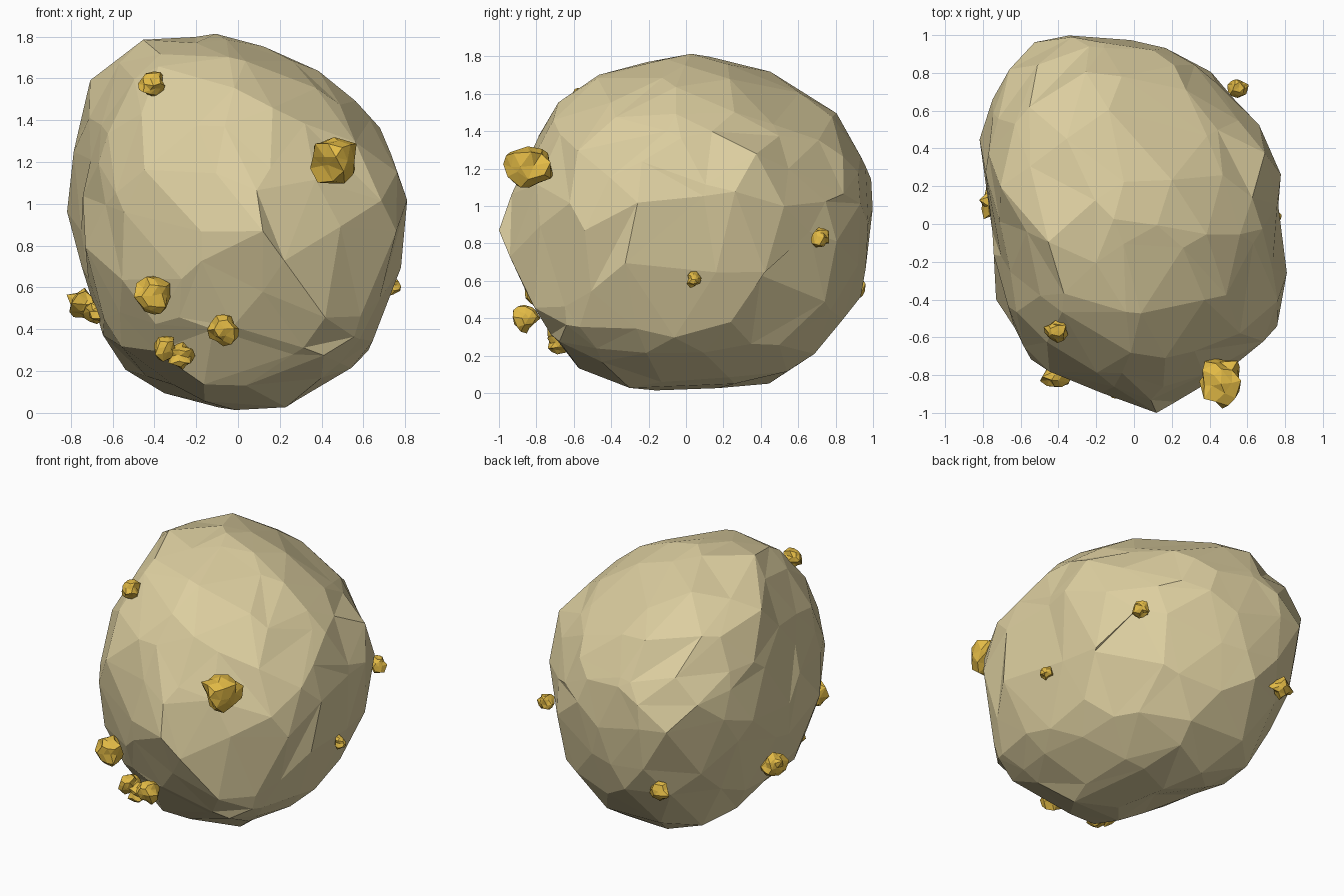
import bpy, bmesh, math, random
from mathutils import Vector, noise

random.seed(7)
MID = Vector((0, 0, 0.905))

cube = bpy.data.objects.get("Cube")
if cube:
    bpy.data.objects.remove(cube)


def material(name, rgb):
    mat = bpy.data.materials.new(name)
    mat.use_nodes = True
    mat.diffuse_color = (*rgb, 1)
    bsdf = mat.node_tree.nodes["Principled BSDF"]
    bsdf.inputs["Base Color"].default_value = (*rgb, 1)
    bsdf.inputs["Roughness"].default_value = 0.9
    return mat


STONE = material("sandy stone", (0.72, 0.62, 0.35))
GOLD = material("gold ore", (0.76, 0.49, 0.06))


def finish(bm, name, mat, location):
    bmesh.ops.recalc_face_normals(bm, faces=bm.faces)
    mesh = bpy.data.meshes.new(name)
    bm.to_mesh(mesh)
    bm.free()
    mesh.materials.append(mat)
    obj = bpy.data.objects.new(name, mesh)
    obj.location = location
    bpy.context.collection.objects.link(obj)


def jitter(amount):
    return Vector([random.uniform(-amount, amount) for _ in range(3)])


def slanted_axes(azimuth, elevation):
    """Across and up axes of a tilted outline plane."""
    a, e = math.radians(azimuth), math.radians(elevation)
    across = Vector((math.cos(a), math.sin(a), 0))
    toward = Vector((math.sin(a), -math.cos(a), 0))
    return across, Vector((0, 0, math.cos(e))) - toward * math.sin(e)


# Outlines of the boulder, measured from its middle
X, Y, Z = Vector((1, 0, 0)), Vector((0, 1, 0)), Vector((0, 0, 1))
front = [(.05, -.9), (.19, -.89), (.6, -.64), (.79, -.17), (.81, .12), (.66, .5), (.45, .7),
         (-.03, .9), (-.47, .88), (-.7, .7), (-.82, .15), (-.6, -.62), (-.25, -.85)]
side = [(.02, .9), (.4, .84), (.78, .62), (1, .2), (.93, -.4), (.58, -.78),
        (.23, -.9), (-.17, -.88), (-.6, -.76), (-.88, -.33), (-1, -.03), (-.69, .64), (-.37, .83)]
plan = [(-.3, 1), (.12, .95), (.5, .75), (.73, .42), (.81, -.06), (.74, -.57),
        (.12, -1), (-.52, -.74), (-.73, -.4), (-.82, .47), (-.72, .72), (-.53, .96)]
slant_front = [(-.04, .98), (.44, .77), (.69, .52), (.84, .09), (.75, -.34), (.4, -.8),
               (-.04, -.96), (-.42, -.9), (-.79, -.42), (-.86, -.17), (-.8, .33), (-.48, .84)]
slant_back = [(.3, .88), (.54, .78), (.78, .52), (.86, .09), (.67, -.54), (.32, -.84),
              (-.05, -.98), (-.49, -.84), (-.74, -.54), (-.85, .06), (-.77, .4), (-.28, .77)]
slant_below = [(.06, .83), (.35, .82), (.78, .7), (1.02, .38), (.93, -.2), (.62, -.66),
               (-.2, -.94), (-.83, -.62), (-.92, .09), (-.84, .31), (-.44, .68)]
outlines = [(front, X, Z), (side, Y, Z), (plan, X, Y),
            (slant_front, *slanted_axes(35, 25)),
            (slant_back, *slanted_axes(215, 25)),
            (slant_below, *slanted_axes(140, -30))]

# How far the boulder reaches in each outline direction
reaches = []
for points, across, up in outlines:
    for step in range(36):
        t = math.tau * step / 36
        c, s = math.cos(t), math.sin(t)
        reaches.append((across * c + up * s, max(p * c + q * s for p, q in points)))

# Boulder: irregular facets pushed to the outlines, broadly first, then finely
bm = bmesh.new()
bmesh.ops.create_icosphere(bm, subdivisions=3, radius=1)
for v in bm.verts:
    v.co = (v.co + jitter(0.12)).normalized()
    v.co *= 1 + 0.03 * noise.noise(v.co * 2.5) + random.uniform(-0.012, 0.012)
    v.co = Vector((v.co.x * 0.79, v.co.y * 0.96, v.co.z * 0.89))
for width in [0.4] * 8 + [0.15] * 12 + [0.06] * 18:
    random.shuffle(reaches)
    for normal, reach in reaches:
        tip = max(bm.verts, key=lambda v: v.co.dot(normal)).co.copy()
        push = normal * (reach - tip.dot(normal)) * 0.6
        for v in bm.verts:
            v.co += push * math.exp(-(v.co - tip).length_squared / width)
# Merge nearly flat neighbours into broader facets
bmesh.ops.dissolve_limit(bm, angle_limit=math.radians(5), verts=bm.verts, edges=bm.edges)
bmesh.ops.triangulate(bm, faces=bm.faces)
finish(bm, "boulder", STONE, MID)


def nugget(name, place, size):
    """Lumpy faceted piece of ore, half sunk in the stone."""
    bm = bmesh.new()
    bmesh.ops.create_icosphere(bm, subdivisions=2, radius=1)
    for v in bm.verts:
        lump = 1 + 0.45 * noise.noise(v.co * 1.6 + Vector(place) * 9)
        v.co = v.co * lump + jitter(0.13)
        v.co = Vector([v.co[i] * size[i] for i in range(3)])
    finish(bm, name, GOLD, place)


nugget("nugget_upper_right", (-.41, -.57, 1.57), (.06, .055, .06))
nugget("nugget_upper_left", (.46, -.84, 1.22), (.11, .125, .115))
nugget("nugget_middle", (-.41, -.8, .56), (.08, .07, .095))
nugget("nugget_low_middle", (-.07, -.86, .4), (.07, .07, .075))
nugget("nugget_low_right", (-.35, -.67, .31), (.06, .08, .06))
nugget("nugget_low_right_lobe", (-.27, -.68, .27), (.065, .07, .055))
nugget("nugget_right_side", (-.74, .12, .52), (.07, .08, .065))
nugget("nugget_right_side_lobe", (-.68, .04, .48), (.05, .07, .045))
nugget("nugget_left_side", (.74, .04, .61), (.04, .035, .04))
nugget("nugget_back_left", (.55, .72, .83), (.05, .05, .055))
nugget("nugget_back", (-.43, .9, .55), (.07, .055, .055))
